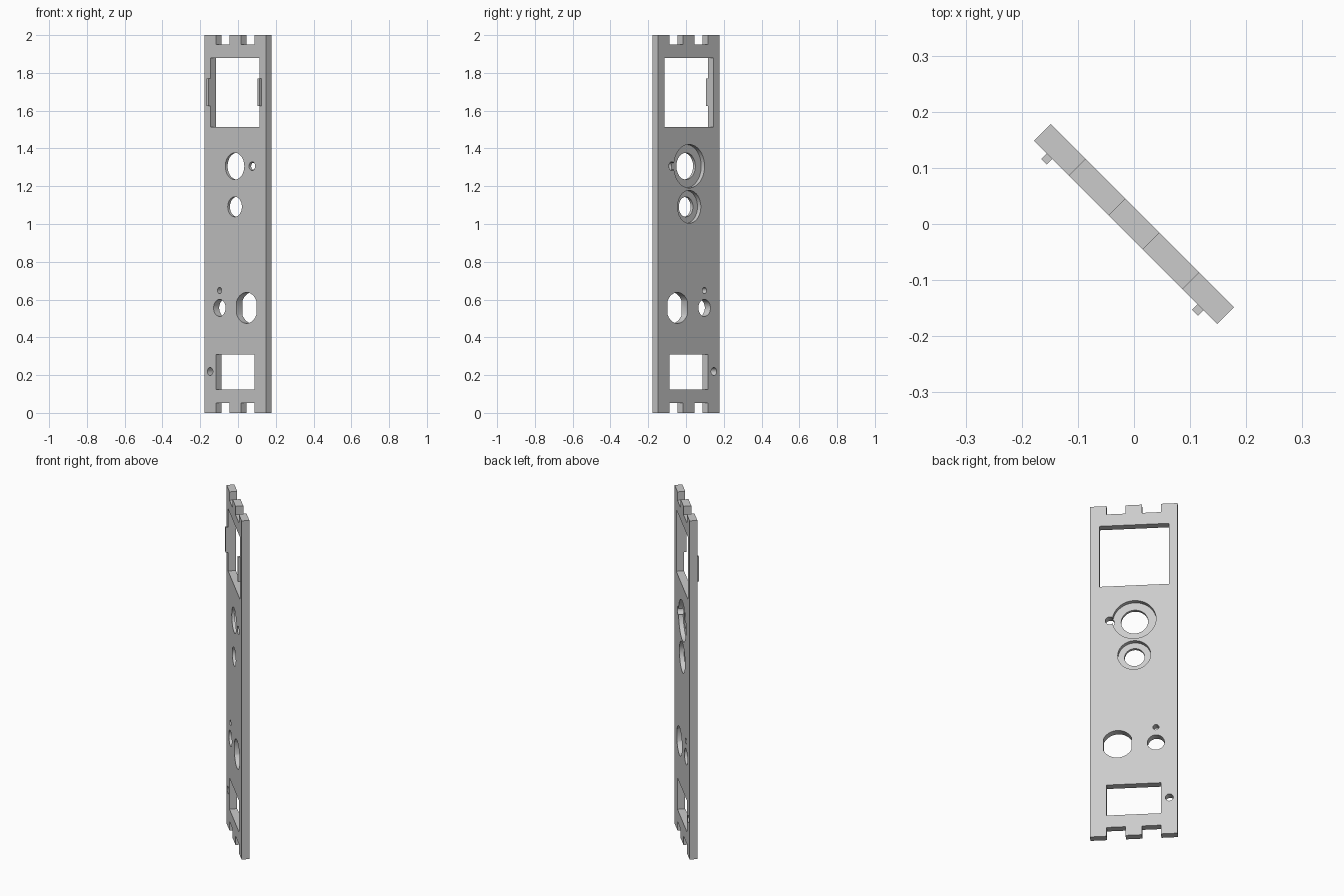
import bpy, math

if "Cube" in bpy.data.objects:
    bpy.data.objects.remove(bpy.data.objects["Cube"], do_unlink=True)

HALF_W, HALF_T, HEIGHT = 0.231, 0.021, 2.0
BORE_FLOOR = -0.004          # depth reached by the counterbores from the back
TURN = math.radians(-45)

grey = bpy.data.materials.new("light grey")
grey.use_nodes = True
grey.diffuse_color = (0.6, 0.6, 0.6, 1)
grey.node_tree.nodes["Principled BSDF"].inputs["Base Color"].default_value = (0.6, 0.6, 0.6, 1)


def box(name, x0, x1, z0, z1, y0=-0.1, y1=0.1):
    bpy.ops.mesh.primitive_cube_add(size=1)
    ob = bpy.context.object
    ob.name = name
    ob.location = ((x0 + x1) / 2, (y0 + y1) / 2, (z0 + z1) / 2)
    ob.scale = (x1 - x0, y1 - y0, z1 - z0)
    bpy.ops.object.transform_apply(location=True, rotation=True, scale=True)
    return ob


def rod(x, z, r, y0=-0.1, y1=0.1, flat=None):
    """Round cutter through the panel; flat trims both sides straight."""
    bpy.ops.mesh.primitive_cylinder_add(vertices=48, radius=r, depth=y1 - y0,
                                        location=(x, (y0 + y1) / 2, z),
                                        rotation=(math.pi / 2, 0, 0))
    ob = bpy.context.object
    bpy.ops.object.transform_apply(location=True, rotation=True, scale=True)
    if flat:
        combine(ob, box("trim", x - flat, x + flat, z - 0.2, z + 0.2, -0.2, 0.2), 'INTERSECT')
    return ob


def combine(target, cutter, operation='DIFFERENCE'):
    mod = target.modifiers.new("cut", 'BOOLEAN')
    mod.operation = operation
    mod.solver = 'EXACT'
    mod.object = cutter
    bpy.context.view_layer.objects.active = target
    bpy.ops.object.modifier_apply(modifier=mod.name)
    bpy.data.objects.remove(cutter, do_unlink=True)


# Panel plate
panel = box("panel", -HALF_W, HALF_W, 0, HEIGHT, -HALF_T, HALF_T)

# Notches in both ends
for side in (-1, 1):
    x0, x1 = sorted((side * 0.043, side * 0.143))
    combine(panel, box("notch", x0, x1, 1.95, 2.1))
    combine(panel, box("notch", x0, x1, -0.1, 0.053))

# Rectangular windows
combine(panel, box("upper_window", -0.185, 0.181, 1.513, 1.88))
combine(panel, box("lower_window", -0.145, 0.143, 0.125, 0.31))

# Counterbored holes, wide at the back
for z, bore, hole in ((1.306, 0.115, 0.071), (1.091, 0.087, 0.053)):
    combine(panel, rod(-0.003, z, bore, BORE_FLOOR, 0.1))
    combine(panel, rod(-0.003, z, hole))

# Plain round holes
for x, z, r in ((0.126, 1.306, 0.023), (-0.117, 0.648, 0.016),
                (-0.117, 0.556, 0.045), (-0.188, 0.219, 0.021)):
    combine(panel, rod(x, z, r))

# Large hole with two flat sides
combine(panel, rod(0.085, 0.556, 0.082, flat=0.074))

# Clip strips beside the upper window, on the front
left_strip = box("left_strip", 0.181, 0.196, 1.624, 1.77, -0.035, -HALF_T)
right_strip = box("right_strip", -0.199, -0.185, 1.624, 1.77, -0.035, -HALF_T)

# Turn everything, colour it and keep edges sharp
for ob in (panel, left_strip, right_strip):
    bpy.ops.object.select_all(action='DESELECT')
    ob.select_set(True)
    bpy.context.view_layer.objects.active = ob
    ob.rotation_euler.z = TURN
    bpy.ops.object.transform_apply(location=True, rotation=True, scale=True)
    ob.data.materials.clear()
    ob.data.materials.append(grey)
    bpy.ops.object.shade_smooth_by_angle(angle=math.radians(30))
